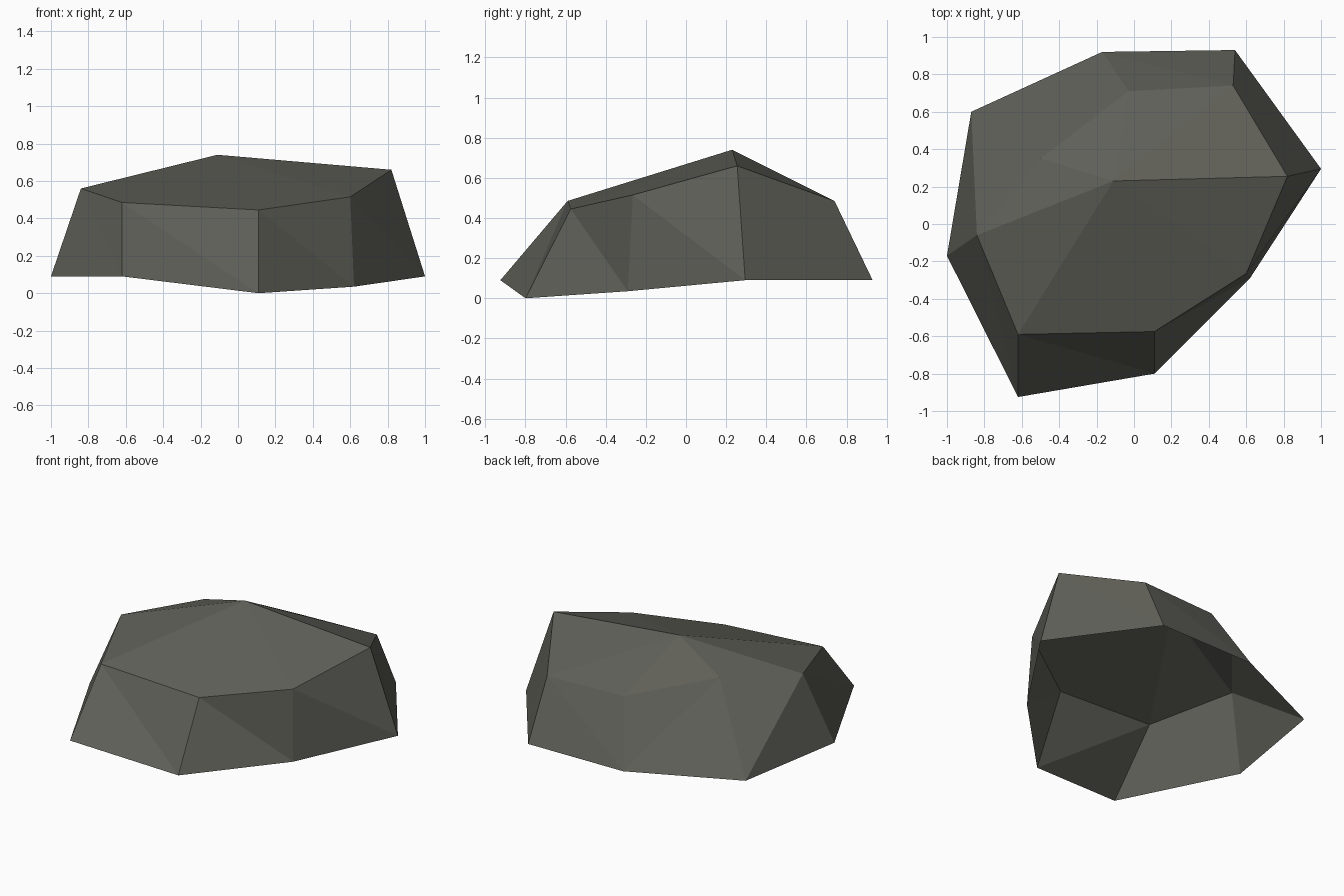
import bpy

if "Cube" in bpy.data.objects:
    bpy.data.objects.remove(bpy.data.objects["Cube"])

# rock colour
mat = bpy.data.materials.new("dark_warm_grey")
mat.diffuse_color = (0.115, 0.115, 0.098, 1)
mat.use_nodes = True
mat.node_tree.nodes["Principled BSDF"].inputs["Base Color"].default_value = mat.diffuse_color

# ground outline and upper rim, both counter-clockwise from the left
base = [(-1, -.17, .09), (-.62, -.925, .09), (.11, -.80, 0), (.62, -.29, .035),
        (1, .295, .09), (.54, .93, .09), (-.17, .92, .09), (-.87, .60, .09)]
rim = [(-.84, -.06, .56), (-.62, -.59, .485), (.11, -.575, .445), (.60, -.265, .515),
       (.82, .255, .66), (.53, .74, .485), (-.03, .71, .485), (-.50, .35, .60)]
peak = (-.11, .23, .74)

n = len(base)
faces = []
for i in range(n):
    j = (i + 1) % n
    # side wall, split along the diagonal seen on the rock
    if i < n - 2:
        faces += [(i, j, n + i), (j, n + j, n + i)]
    else:
        faces += [(i, j, n + j), (i, n + j, n + i)]
    # cap facet up to the peak
    faces.append((n + i, n + j, 2 * n))

# open-bottomed rock shell
mesh = bpy.data.meshes.new("rock")
mesh.from_pydata(base + rim + [peak], [], faces)
mesh.materials.append(mat)
mesh.update()
rock = bpy.data.objects.new("rock", mesh)
bpy.context.collection.objects.link(rock)
